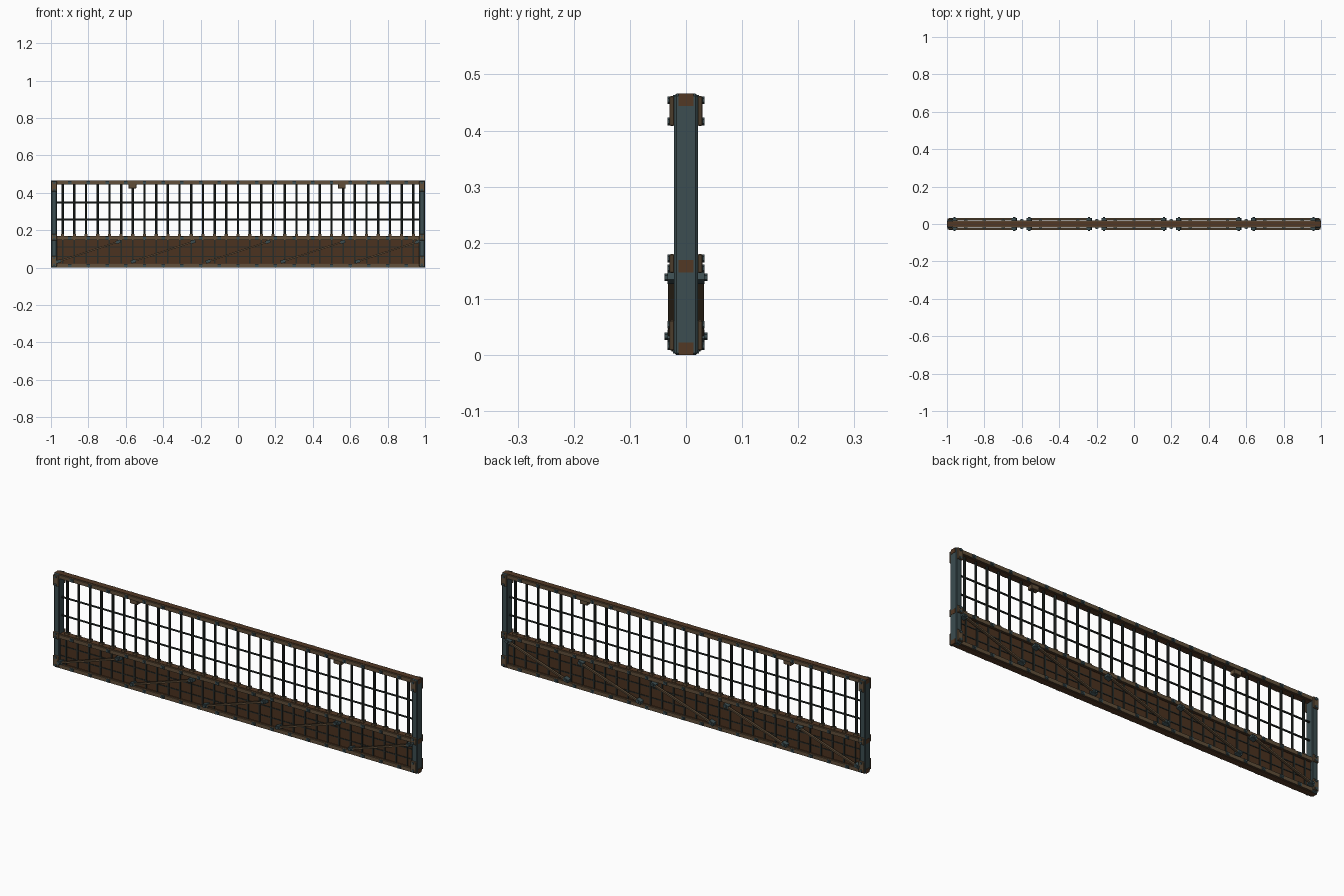
import bpy, bmesh, math
from mathutils import Matrix, Vector

cube = bpy.data.objects.get("Cube")
if cube:
    bpy.data.objects.remove(cube, do_unlink=True)


def material(name, rgb):
    m = bpy.data.materials.new(name)
    m.use_nodes = True
    m.diffuse_color = (*rgb, 1)
    bsdf = m.node_tree.nodes["Principled BSDF"]
    bsdf.inputs["Base Color"].default_value = (*rgb, 1)
    bsdf.inputs["Roughness"].default_value = 0.8
    return m


STEEL = material("blue grey steel", (0.045, 0.075, 0.082))
RUST = material("rust brown", (0.085, 0.040, 0.018))
PANEL = material("dark panel brown", (0.070, 0.032, 0.014))
BRONZE = material("dull bronze", (0.120, 0.078, 0.042))
IRON = material("dark iron", (0.020, 0.025, 0.022))


class Part:
    """Collects boxes and bolts into one mesh object."""

    def __init__(self, name, mat):
        self.name, self.mat, self.bm = name, mat, bmesh.new()

    def box(self, centre, size, tilt=0):
        m = (Matrix.Translation(centre) @ Matrix.Rotation(tilt, 4, 'Y')
             @ Matrix.Diagonal((*size, 1)))
        bmesh.ops.create_cube(self.bm, size=1, matrix=m)

    def rod(self, a, b, radius, sides=6):
        a, b = Vector(a), Vector(b)
        turn = (b - a).to_track_quat('Z', 'Y').to_matrix().to_4x4()
        bmesh.ops.create_cone(self.bm, cap_ends=True, segments=sides, radius1=radius,
                              radius2=radius, depth=(b - a).length,
                              matrix=Matrix.Translation((a + b) / 2) @ turn)

    def finish(self, bevel=0):
        mesh = bpy.data.meshes.new(self.name)
        self.bm.to_mesh(mesh)
        self.bm.free()
        mesh.materials.append(self.mat)
        ob = bpy.data.objects.new(self.name, mesh)
        bpy.context.collection.objects.link(ob)
        if bevel:
            mod = ob.modifiers.new("chamfer", 'BEVEL')
            mod.width, mod.segments = bevel, 1


SIDES = (-1, 1)
TOP, RAIL = 0.466, 0.022
rail_z = {"bottom": 0.011, "middle": 0.158, "top": TOP - 0.011}
bar_x = [i / 16 for i in range(-15, 16)]

# End posts
posts = Part("end_posts", STEEL)
for s in SIDES:
    posts.box((s * 0.984, 0, TOP / 2), (0.03, 0.042, TOP))
posts.finish(0.004)

# Rails: a core with a strip along each face
for name, z in rail_z.items():
    core = Part(name + "_rail", RUST)
    core.box((0, 0, z), (2, 0.026, RAIL))
    core.finish()
    strips = Part(name + "_rail_strips", BRONZE)
    for s in SIDES:
        strips.box((0, s * 0.0165, z), (1.94, 0.007, RAIL - 0.004))
    strips.finish()

# Rail clips and their bolts
clips = Part("rail_clips", STEEL)
for name, z in rail_z.items():
    for i in range(-9, 10):
        for s in SIDES:
            clips.box((i / 10, s * 0.021, z), (0.018, 0.004, 0.016))
            clips.rod((i / 10, s * 0.022, z), (i / 10, s * 0.026, z), 0.005)
clips.finish()

# Corner plates, with two bolts each
plates = Part("corner_plates", BRONZE)
bolts = Part("corner_bolts", STEEL)
for low, high in ((0.008, 0.062), (0.146, 0.18), (0.408, 0.462)):
    for sx in SIDES:
        for sy in SIDES:
            plates.box((sx * 0.983, sy * 0.025, (low + high) / 2), (0.03, 0.008, high - low))
            for z in (low + 0.008, high - 0.008):
                bolts.rod((sx * 0.983, sy * 0.028, z), (sx * 0.983, sy * 0.033, z), 0.007)
plates.finish(0.002)
bolts.finish()

# Lower panel and the iron lattice laid over it
panel = Part("lower_panel", PANEL)
panel.box((0, 0, 0.085), (1.95, 0.016, 0.13))
panel.finish()
lattice = Part("panel_lattice", IRON)
for z in (0.06, 0.11):
    lattice.box((0, 0, z), (1.95, 0.021, 0.005))
for x in bar_x:
    lattice.box((x, 0, 0.085), (0.008, 0.024, 0.13))
lattice.finish()

# Upright bars, cross rods and collars
bars = Part("upright_bars", IRON)
collars = Part("bar_collars", BRONZE)
for x in bar_x:
    bars.rod((x, 0, 0.16), (x, 0, 0.45), 0.0062, 8)
    collars.box((x, 0, 0.173), (0.017, 0.02, 0.012))
bars.finish()
collars.finish()
rods = Part("cross_rods", IRON)
for z in (0.258, 0.348):
    rods.rod((-0.975, 0, z), (0.975, 0, z), 0.0045, 8)
rods.finish()

# Hanging brackets under the top rail
brackets = Part("hanging_brackets", BRONZE)
for x in (-0.565, 0.555):
    brackets.box((x, 0, 0.435), (0.042, 0.026, 0.022))
brackets.finish(0.002)

# Diagonal braces on both faces, clipped and bolted at the ends
braces = Part("diagonal_braces", BRONZE)
ends = Part("brace_ends", STEEL)
rise, run = 0.105, 0.32
tilt = -math.atan2(rise, run)
for i in range(-2, 3):
    for s in SIDES:
        braces.box((i * 0.4, s * 0.027, 0.086), (math.hypot(rise, run), 0.011, 0.008), tilt)
        for e in SIDES:
            x, z = i * 0.4 + e * run / 2, 0.086 + e * rise / 2
            ends.box((x, s * 0.022, z), (0.026, 0.022, 0.017), tilt)
            ends.rod((x, s * 0.03, z), (x, s * 0.038, z), 0.007)
braces.finish()
ends.finish()
